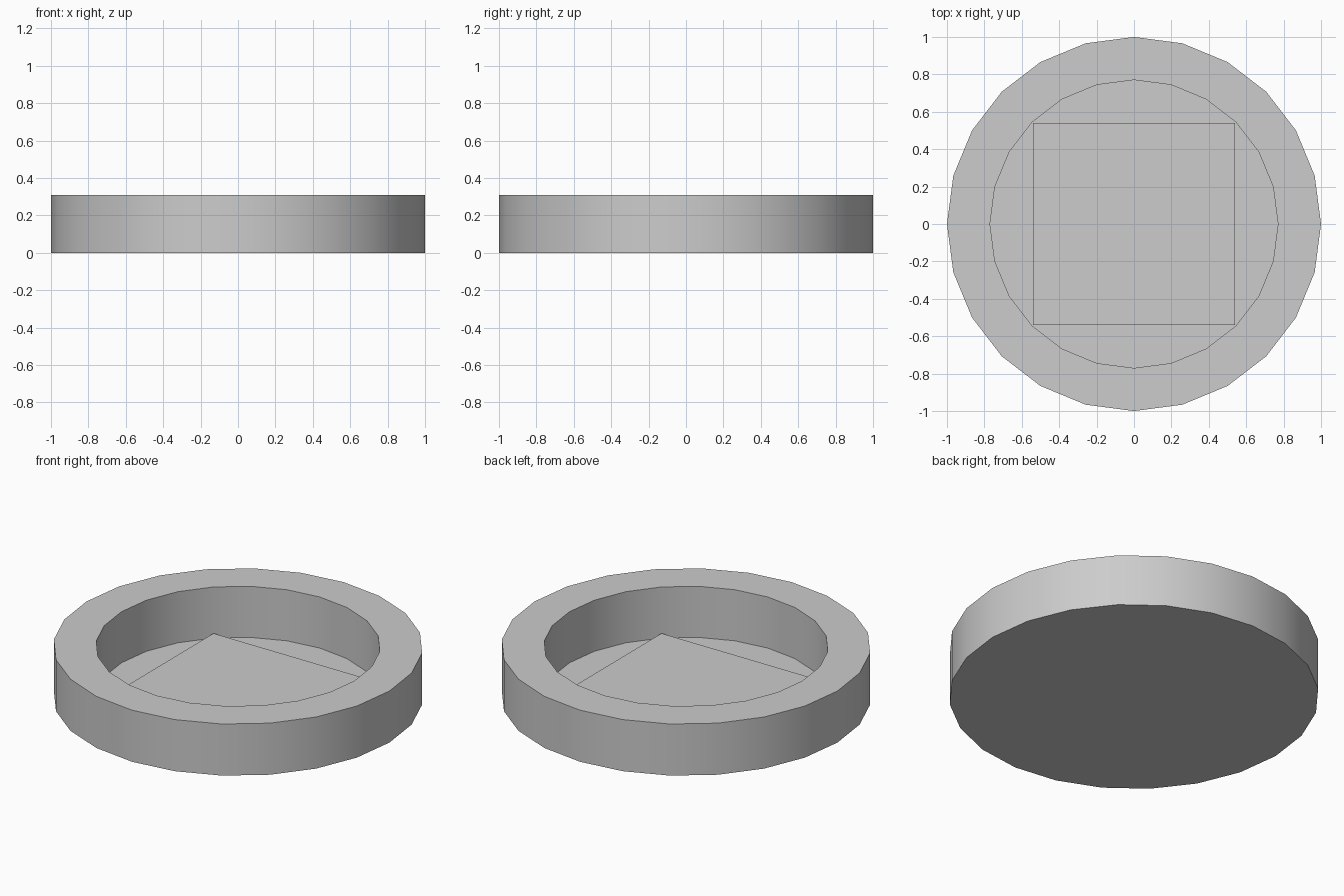
import bpy, bmesh, math

cube = bpy.data.objects.get("Cube")
if cube:
    bpy.data.objects.remove(cube, do_unlink=True)

SIDES = 24
FLOOR = 0.003   # thin base inside the ring

grey = bpy.data.materials.new("light grey")
grey.use_nodes = True
colour = (0.604, 0.604, 0.604, 1)
grey.diffuse_color = colour
grey.node_tree.nodes["Principled BSDF"].inputs["Base Color"].default_value = colour


def add_object(name, bm):
    bmesh.ops.recalc_face_normals(bm, faces=bm.faces)
    mesh = bpy.data.meshes.new(name)
    bm.to_mesh(mesh)
    bm.free()
    mesh.materials.append(grey)
    obj = bpy.data.objects.new(name, mesh)
    bpy.context.collection.objects.link(obj)
    return obj


# Round dish: profile of (radius, height) rings, closed by a base and a floor
profile = [(1.0, 0.0), (1.0, 0.308), (0.77, 0.308), (0.77, FLOOR)]
bm = bmesh.new()
rings = []
for r, z in profile:
    angles = [2 * math.pi * i / SIDES for i in range(SIDES)]
    rings.append([bm.verts.new((r * math.cos(a), r * math.sin(a), z)) for a in angles])
for lower, upper in zip(rings, rings[1:]):
    for i in range(SIDES):
        j = (i + 1) % SIDES
        bm.faces.new((lower[i], lower[j], upper[j], upper[i]))
bm.faces.new(rings[0])
bm.faces.new(rings[-1])
dish = add_object("round_dish", bm)

# Smooth walls with sharp rims
bpy.ops.object.select_all(action='DESELECT')
dish.select_set(True)
bpy.context.view_layer.objects.active = dish
bpy.ops.object.shade_smooth_by_angle(angle=math.radians(30))

# Thin square plate lying on the floor
bm = bmesh.new()
bmesh.ops.create_cube(bm, size=1)
top = 0.034
bmesh.ops.scale(bm, vec=(1.08, 1.08, top - FLOOR), verts=bm.verts)
bmesh.ops.translate(bm, vec=(0, 0, (top + FLOOR) / 2), verts=bm.verts)
add_object("square_plate", bm)
